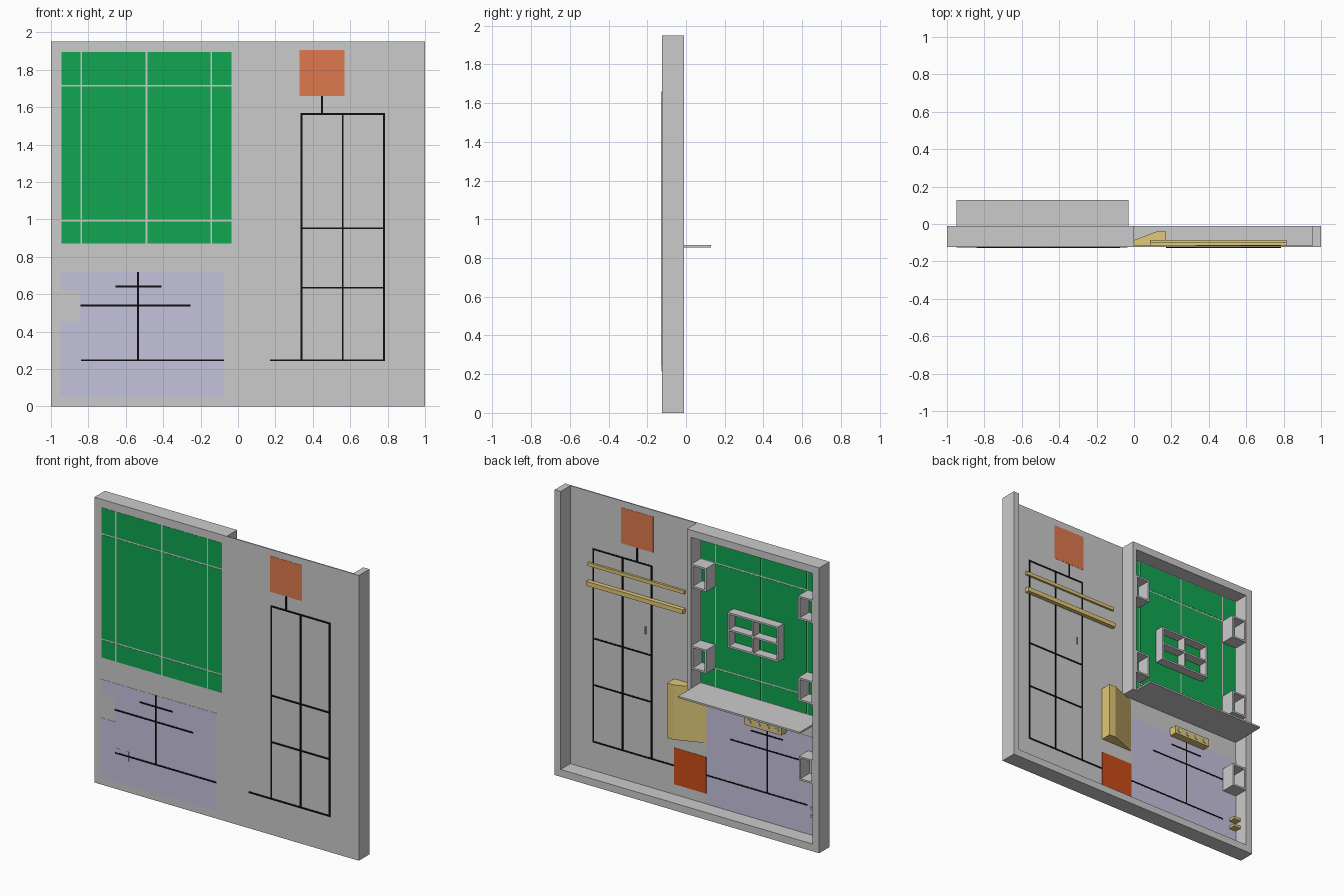
import bpy, bmesh, math

if "Cube" in bpy.data.objects:
    bpy.data.objects.remove(bpy.data.objects["Cube"])

def mat(name, r, g, b):
    m = bpy.data.materials.new(name)
    m.diffuse_color = (r, g, b, 1)
    m.use_nodes = True
    m.node_tree.nodes["Principled BSDF"].inputs["Base Color"].default_value = m.diffuse_color
    return m

GREEN = mat("green", .005, .38, .08)
PURPLE = mat("lilac", .56, .54, .72)
ORANGE = mat("orange", .73, .19, .075)
RUST = mat("rust", .60, .07, .01)
WOOD = mat("wood", .75, .58, .19)
BLACK = mat("black", .004, .004, .005)

def finish(name, bm, m=None):
    bmesh.ops.recalc_face_normals(bm, faces=bm.faces)
    me = bpy.data.meshes.new(name)
    bm.to_mesh(me)
    bm.free()
    ob = bpy.data.objects.new(name, me)
    bpy.context.collection.objects.link(ob)
    if m:
        me.materials.append(m)
    return ob

# each box is (x0, x1, y0, y1, z0, z1)
def boxes(name, items, m=None):
    bm = bmesh.new()
    for x0, x1, y0, y1, z0, z1 in items:
        vs = bmesh.ops.create_cube(bm, size=1)["verts"]
        for v in vs:
            v.co = ((x0 + x1) / 2 + v.co.x * (x1 - x0),
                    (y0 + y1) / 2 + v.co.y * (y1 - y0),
                    (z0 + z1) / 2 + v.co.z * (z1 - z0))
    return finish(name, bm, m)

def prism(name, profile, axis, a, b, m=None):
    bm = bmesh.new()
    pt = (lambda p, t: (p[0], p[1], t)) if axis == "z" else (lambda p, t: (p[0], t, p[1]))
    f = bm.faces.new([bm.verts.new(pt(p, a)) for p in profile])
    ex = bmesh.ops.extrude_face_region(bm, geom=[f])["geom"]
    for v in ex:
        if isinstance(v, bmesh.types.BMVert):
            v.co[2 if axis == "z" else 1] = b
    return finish(name, bm, m)

F, B, E = -.123, -.115, -.01      # panel front, panel back, frame edge

# wall panel and surrounding frame
boxes("wall_panel", [(-1, 1, F, B, 0, 1.95)])
boxes("bottom_frame", [(-1, 1, B, E, 0, .05)])
boxes("left_frame", [(-1, -.95, B, E, .05, 1.95)])
boxes("right_frame", [(.955, 1, B, E, .05, 1.95)])
boxes("top_frame", [(-.95, 0, B, E, 1.90, 1.95)])
boxes("divider", [(-.03, 0, B, E, .855, 1.90)])
boxes("fold_out_counter", [(-.95, -.03, B, .128, .855, .867)])

# green panes with narrow gaps, flush on both faces of the panel
xs, zs, g = [-.95, -.838, -.49, -.143, -.03], [.865, .995, 1.715, 1.90], .005
boxes("green_panes", [(xs[i] + g, xs[i + 1] - g, F - .0015, B + .0015, zs[j] + g, zs[j + 1] - g)
                      for i in range(4) for j in range(3)], GREEN)

# lilac panel with notch
prism("lilac_panel", [(-.95, .05), (-.075, .05), (-.075, .72), (-.95, .72), (-.95, .62),
                      (-.843, .62), (-.843, .457), (-.95, .457)], "y", F - .0015, B + .0015, PURPLE)

# coloured squares
boxes("upper_square", [(.328, .57, F - .0015, B + .0015, 1.66, 1.905)], ORANGE)
boxes("lower_square", [(-.073, .17, B - .002, B + .002, .12, .37)], RUST)

# black line work, seen from both sides
def lines(name, hs, vs):
    w, y0, y1 = .005, -.1275, B + .003
    boxes(name, [(a, b, y0, y1, z - w, z + w) for a, b, z in hs]
          + [(x - w, x + w, y0, y1, a, b) for x, a, b in vs], BLACK)

lines("left_lines", [(-.84, -.075, .247), (-.843, -.255, .54), (-.655, -.41, .642)],
      [(-.535, .247, .72)])
lines("right_lines", [(.17, .78, .247), (.34, .78, .635), (.34, .78, .953), (.34, .78, 1.563)],
      [(.34, .242, 1.568), (.56, .242, 1.568), (.78, .242, 1.568), (.45, 1.563, 1.66)])

# open boxes: side walls, dividers and thin rims
def niche(name, x0, x1, z0, z1, depth_y, cols=1, rows=1, t=.012):
    items = []
    for i in range(cols + 1):
        x = x0 + (x1 - x0 - t) * i / cols
        items.append((x, x + t, B, depth_y, z0, z1))
    for j in range(rows + 1):
        z = z0 + (z1 - z0 - t) * j / rows
        items.append((x0, x1, B, depth_y, z, z + t))
    boxes(name, items)

for k, z in enumerate((.997, 1.555)):
    niche(f"left_niche_{k}", -.95, -.838, z, z + .16, -.015)
    niche(f"right_niche_{k}", -.143, -.03, z, z + .16, -.015)
niche("low_niche", -.95, -.843, .457, .62, -.015)
niche("centre_shelf", -.66, -.28, 1.20, 1.44, -.05, 2, 2)

# wooden parts
boxes("upper_rail", [(.085, .815, B, -.10, 1.445, 1.468)], WOOD)
boxes("lower_rail", [(.085, .815, B, -.085, 1.315, 1.345)], WOOD)
prism("wedge_cabinet", [(-.073, B), (.17, B), (.17, -.04), (.12, -.04)], "z", .465, .84, WOOD)
boxes("control_bar", [(-.68, -.40, B, -.06, .70, .755)], WOOD)
boxes("small_ledges", [(-.95, -.895, B, -.065, z, z + .018) for z in (.195, .25)], WOOD)

# knobs on the control bar
for i in range(4):
    bpy.ops.mesh.primitive_cylinder_add(vertices=16, radius=.015, depth=.006,
                                        location=(-.435 - i * .07, -.058, .728),
                                        rotation=(math.pi / 2, 0, 0))
    bpy.context.object.name = f"knob_{i}"
    bpy.ops.object.shade_smooth_by_angle()

# two thin socket plates on the front and a door handle on the back
boxes("socket_plates", [(x, x + .04, F - .003, F, .215, .28) for x in (-.838, -.778)], PURPLE)
boxes("door_handle", [(.38, .388, B, B + .008, 1.09, 1.14)])
